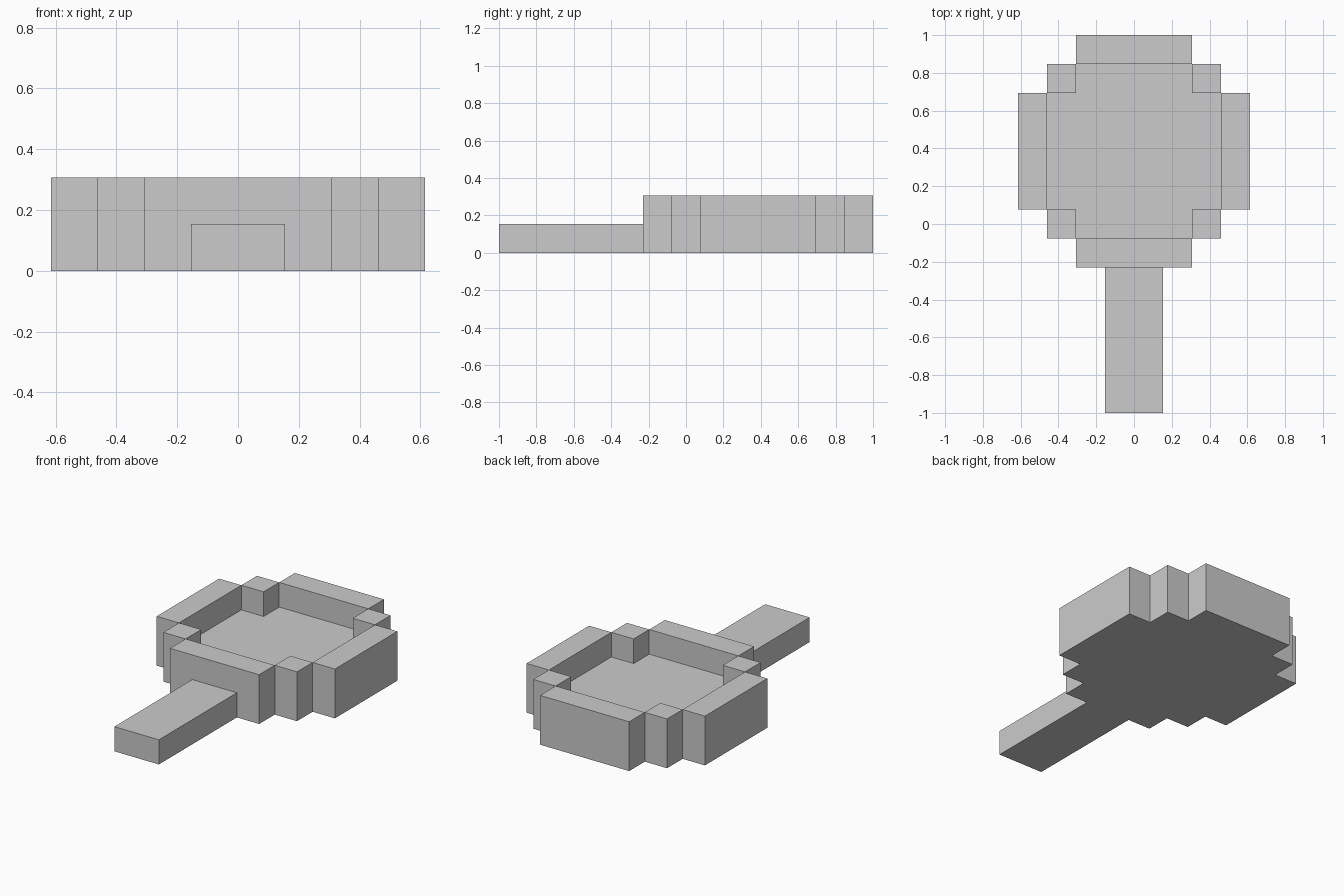
import bpy, bmesh

if "Cube" in bpy.data.objects:
    bpy.data.objects.remove(bpy.data.objects["Cube"])

U = 2 / 13            # one block of the model
CY = 2.5 * U          # centre of the pan bowl


def stair_outline(quarter):
    """Mirror a stepped quarter into a full counter-clockwise outline."""
    flip_x = [(-x, y) for x, y in reversed(quarter)]
    opposite = [(-x, -y) for x, y in quarter]
    flip_y = [(x, -y) for x, y in reversed(quarter)]
    return quarter + flip_x + opposite + flip_y


def finish(name, bm):
    mesh = bpy.data.meshes.new(name)
    bm.to_mesh(mesh)
    bm.free()
    obj = bpy.data.objects.new(name, mesh)
    bpy.context.collection.objects.link(obj)
    return obj


def build_pan_bowl():
    bm = bmesh.new()
    cache = {}

    def vert(x, y, z):
        key = (x, y, z)
        if key not in cache:
            cache[key] = bm.verts.new((x * U, CY + y * U, z * U))
        return cache[key]

    def face(points):
        bm.faces.new([vert(*p) for p in points])

    def wall(loop, z0, z1):
        for (ax, ay), (bx, by) in zip(loop, loop[1:] + loop[:1]):
            face([(ax, ay, z0), (bx, by, z0), (bx, by, z1), (ax, ay, z1)])

    def rim(x0, x1, y0, y1):
        face([(x0, y0, 2), (x1, y0, 2), (x1, y1, 2), (x0, y1, 2)])

    outer = stair_outline([(4, 2), (3, 2), (3, 3), (2, 3), (2, 4)])
    inner = stair_outline([(3, 2), (2, 2), (2, 3)])

    # underside, outer wall, inner wall and sunken floor
    face([(x, y, 0) for x, y in reversed(outer)])
    wall(outer, 0, 2)
    wall(inner[::-1], 1, 2)
    face([(x, y, 1) for x, y in inner])

    # top rim: long sides and corner blocks
    for lo in (-4, 3):
        rim(lo, lo + 1, -2, 2)
        rim(-2, 2, lo, lo + 1)
    for x in (-3, 2):
        for y in (-3, 2):
            rim(x, x + 1, y, y + 1)
    return finish("pan_bowl", bm)


def build_handle():
    bm = bmesh.new()
    bmesh.ops.create_cube(bm, size=1)
    bmesh.ops.scale(bm, vec=(2 * U, 5 * U, U), verts=bm.verts)
    bmesh.ops.translate(bm, vec=(0, -1 + 2.5 * U, U / 2), verts=bm.verts)
    return finish("handle", bm)


build_pan_bowl()
build_handle()
